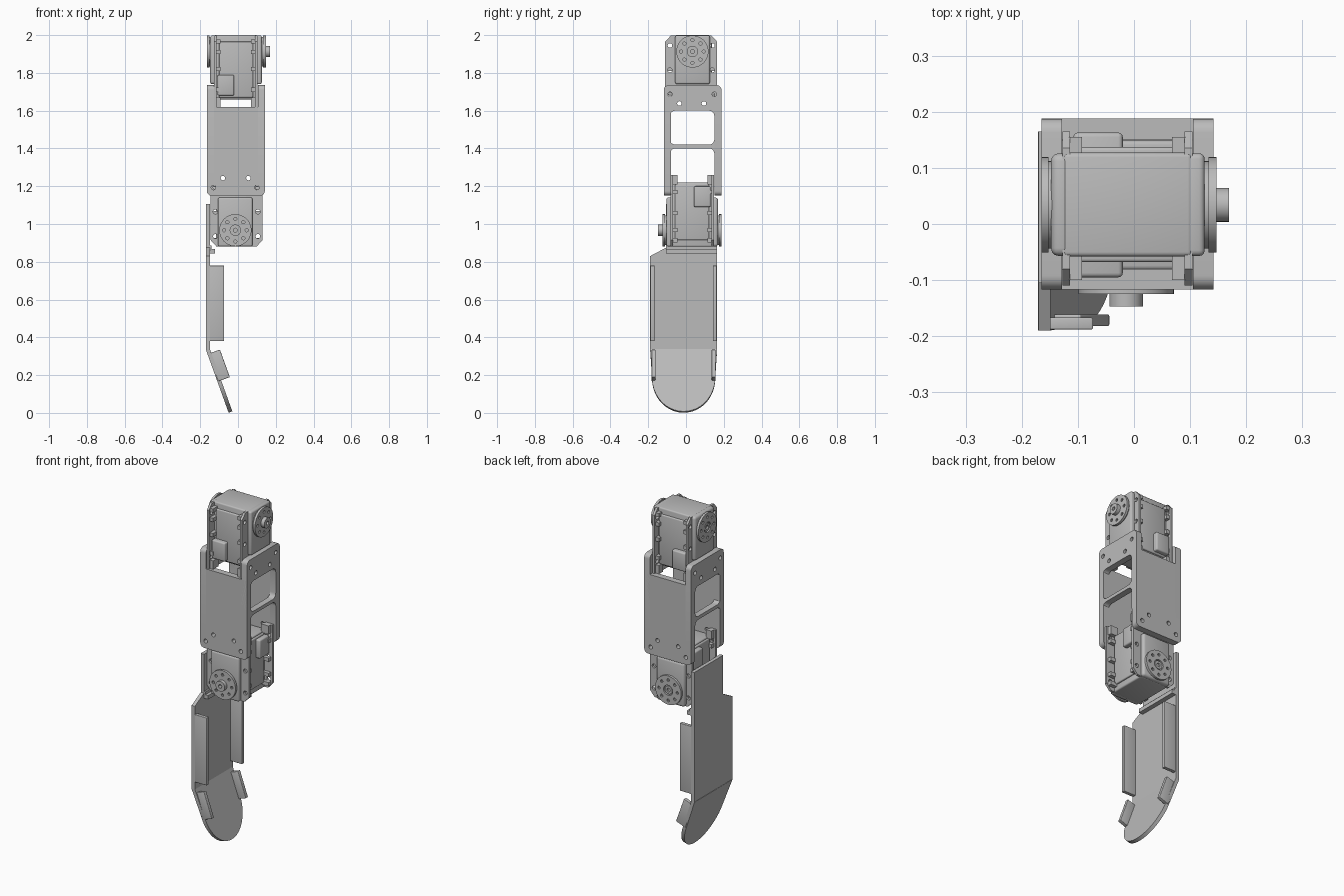
import bpy, bmesh, math
from mathutils import Matrix, Vector

if "Cube" in bpy.data.objects:
    bpy.data.objects.remove(bpy.data.objects["Cube"])

grey = bpy.data.materials.new("mid_grey")
grey.use_nodes = True
grey.diffuse_color = (0.5, 0.5, 0.5, 1)
grey.node_tree.nodes["Principled BSDF"].inputs["Base Color"].default_value = (0.5, 0.5, 0.5, 1)

# Plate axes: outline (u, v) is (y, z) for "x" and (x, z) for "y"
AXES = {
    "x": Matrix(((0, 0, 1, 0), (1, 0, 0, 0), (0, 1, 0, 0), (0, 0, 0, 1))),
    "y": Matrix(((1, 0, 0, 0), (0, 0, -1, 0), (0, 1, 0, 0), (0, 0, 0, 1))),
}


def finish(name, mesh):
    mesh.materials.clear()
    mesh.materials.append(grey)
    for p in mesh.polygons:
        p.material_index = 0
    ob = bpy.data.objects.new(name, mesh)
    bpy.context.collection.objects.link(ob)
    bpy.ops.object.select_all(action="DESELECT")
    bpy.context.view_layer.objects.active = ob
    ob.select_set(True)
    bpy.ops.object.shade_smooth_by_angle(angle=math.radians(30))
    return ob


def box(name, x, y, z, bevel=0.0):
    bm = bmesh.new()
    bmesh.ops.create_cube(bm, size=1)
    size = Vector((x[1] - x[0], y[1] - y[0], z[1] - z[0]))
    mid = Vector((sum(x), sum(y), sum(z))) / 2
    for v in bm.verts:
        v.co = v.co * size + mid
    if bevel:
        bmesh.ops.bevel(bm, geom=bm.edges[:], offset=bevel, segments=3,
                        profile=0.5, affect="EDGES")
    mesh = bpy.data.meshes.new(name)
    bm.to_mesh(mesh)
    bm.free()
    return finish(name, mesh)


def plate(name, axis, lo, hi, loops):
    """Flat outline with holes, extruded from lo to hi along the axis."""
    cu = bpy.data.curves.new(name, "CURVE")
    cu.dimensions = "2D"
    cu.fill_mode = "BOTH"
    cu.extrude = (hi - lo) / 2
    for pts in loops:
        sp = cu.splines.new("POLY")
        sp.points.add(len(pts) - 1)
        for p, (u, v) in zip(sp.points, pts):
            p.co = (u, v, 0, 1)
        sp.use_cyclic_u = True
    tmp = bpy.data.objects.new("outline", cu)
    bpy.context.collection.objects.link(tmp)
    bpy.context.view_layer.update()
    ev = tmp.evaluated_get(bpy.context.evaluated_depsgraph_get())
    mesh = bpy.data.meshes.new_from_object(ev)
    bpy.data.objects.remove(tmp)
    mesh.name = name
    mesh.transform(AXES[axis])
    shift = Vector((0, 0, 0))
    shift["xyz".index(axis)] = (lo + hi) / 2
    mesh.transform(Matrix.Translation(shift))
    bm = bmesh.new()
    bm.from_mesh(mesh)
    bmesh.ops.remove_doubles(bm, verts=bm.verts[:], dist=0.00005)
    bmesh.ops.recalc_face_normals(bm, faces=bm.faces[:])
    bm.to_mesh(mesh)
    bm.free()
    return finish(name, mesh)


def circle(u, v, r, n=16):
    return [(u + r * math.cos(math.tau * i / n), v + r * math.sin(math.tau * i / n))
            for i in range(n)]


def round_rect(u0, u1, v0, v1, r, bottom_r=None):
    pts = []
    b = r if bottom_r is None else bottom_r
    corners = [(u1, v1, -1, -1, r), (u0, v1, 1, -1, r), (u0, v0, 1, 1, b), (u1, v0, -1, 1, b)]
    for k, (u, v, su, sv, rad) in enumerate(corners):
        for i in range(6 if rad else 1):
            a = math.pi / 2 * (k + i / 5)
            pts.append((u + su * rad + rad * math.cos(a), v + sv * rad + rad * math.sin(a)))
    return pts


# Servo: output shaft along x, shaft end up
SY, SZ = 0.034, 1.913


def build_servo():
    parts = [
        box("servo_body", (-0.127, 0.104), (-0.058, 0.127), (1.66, 2.0), 0.008),
        box("servo_end_cap", (0.09, 0.126), (-0.057, 0.126), (1.74, 1.999), 0.01),
        box("servo_end_cap", (-0.148, -0.11), (-0.057, 0.126), (1.74, 1.999), 0.014),
        box("servo_cable_cover", (-0.108, -0.02), (-0.095, 0.163), (1.68, 1.79), 0.008),
        box("servo_side_cover", (-0.1, 0.08), (-0.068, 0.137), (1.67, 1.965), 0.006),
    ]
    # Mounting ears with chamfered tops and screw holes
    ear = [(-0.11, 1.62), (-0.058, 1.62), (-0.058, 1.68), (0.127, 1.68), (0.127, 1.62),
           (0.165, 1.62), (0.165, 1.965), (0.135, 1.998), (-0.08, 1.998), (-0.11, 1.965)]
    holes = [circle(y, z, 0.012) for y in (-0.085, 0.14) for z in (1.685, 1.815, 1.945)]
    for lo, hi, inner in ((-0.127, -0.114, (-0.116, -0.093)), (0.09, 0.104, (0.068, 0.092))):
        parts.append(plate("servo_ear", "x", lo, hi, [ear] + holes))
        # Clip blocks behind each ear
        for z in (1.62, 1.7, 1.81, 1.9, 1.955):
            top = z + (0.05 if z < 1.65 else 0.022)
            for y in ((-0.1, -0.05), (0.12, 0.155)):
                parts.append(box("servo_clip", inner, y, (z, top)))
    # Output and idler discs
    bolts = [circle(SY + 0.06 * math.cos(a), SZ + 0.06 * math.sin(a), 0.0085, 10)
             for a in (math.tau * i / 8 for i in range(8))]
    rim = circle(SY, SZ, 0.085, 48)
    bore = circle(SY, SZ, 0.011, 12)
    parts += [
        plate("output_disc", "x", 0.133, 0.147, [rim] + bolts),
        plate("output_disc_back", "x", 0.124, 0.134, [circle(SY, SZ, 0.078, 40)]),
        plate("output_hub", "x", 0.145, 0.169, [circle(SY, SZ, 0.03, 32), bore]),
        plate("idler_disc", "x", -0.165, -0.152, [rim, circle(SY, SZ, 0.03, 32)] + bolts),
        plate("idler_disc_back", "x", -0.153, -0.145, [circle(SY, SZ, 0.078, 40)]),
        plate("idler_hub", "x", -0.162, -0.15, [circle(SY, SZ, 0.024, 32), bore]),
    ]
    return parts


# Lower servo is the upper one turned upside down with its shaft along y
turn = Matrix(((0, -1, 0, 0.02), (-1, 0, 0, 0.022), (0, 0, -1, 2.88), (0, 0, 0, 1)))
for part in build_servo():
    twin = part.copy()
    twin.name = "lower_" + part.name
    twin.matrix_world = turn
    bpy.context.collection.objects.link(twin)
    part.name = "upper_" + part.name

# Link frame: two windowed side plates and two solid cross plates
X0, X1, Y0, Y1, T = -0.165, 0.142, -0.117, 0.188, 0.037
side = round_rect(Y0, Y1, 1.265, 1.735, 0.025, 0)
# lower window is open at the bottom
arch = round_rect(-0.085, 0.15, 1.265, 1.4, 0.028, 0)
side = side[:13] + arch[12:13] + arch[6:12][::-1] + arch[0:6][::-1] + arch[13:14] + side[13:]
window = round_rect(-0.085, 0.15, 1.42, 1.6, 0.028)
side_holes = [circle(y, z, 0.012) for y, z in
              ((-0.085, 1.687), (0.15, 1.687), (-0.035, 1.638), (0.095, 1.638))]
cross = round_rect(X0, X1, 1.15, 1.62, 0, 0.025)
cross_holes = [circle(x, z, 0.012) for x, z in
               ((-0.13, 1.193), (0.1, 1.193), (-0.08, 1.243), (0.055, 1.243))]
for lo in (X0, X1 - T):
    plate("frame_side", "x", lo, lo + T, [side, window] + side_holes)
for lo in (Y0, Y1 - T):
    plate("frame_cross_plate", "y", lo, lo + T, [cross] + cross_holes)

# Fingertip shell: upright plate with mounting tongue
PX, W = -0.17, 0.021
plate("shell_plate", "x", PX, PX + W,
      [[(-0.105, 1.105), (-0.105, 0.875), (-0.19, 0.83), (-0.19, 0.335),
        (0.165, 0.335), (0.165, 1.105)]])
box("shell_ledge", (PX, -0.122), (-0.105, 0.165), (0.845, 0.868))
box("shell_root", (PX, PX + 0.03), (-0.105, 0.165), (0.845, 0.885))

# Slanted rounded tip below the bend
MY = -0.0125
tip = [(MY - 0.1775, 0.004), (MY - 0.1775, 0)]
tip += [(MY - 0.167 * math.cos(a), -0.165 - 0.19 * math.sin(a))
        for a in (math.pi * i / 32 for i in range(33))]
tip += [(MY + 0.1775, 0), (MY + 0.1775, 0.004)]
tilt = Matrix.Translation((PX, 0, 0.335)) @ Matrix.Rotation(-math.radians(19.8), 4, "Y")
plate("shell_tip", "x", 0, W, [tip]).matrix_world = tilt

# Side flanges on the shell and on its tip
for y in ((-0.188, -0.167), (0.142, 0.163)):
    box("shell_flange", (PX, -0.073), y, (0.38, 0.78), 0.003)
    inset = 0.006 if y[0] < 0 else -0.006
    flange = box("tip_flange", (0.005, 0.07), (y[0] + inset, y[1] + inset), (-0.18, -0.025), 0.003)
    flange.matrix_world = tilt
